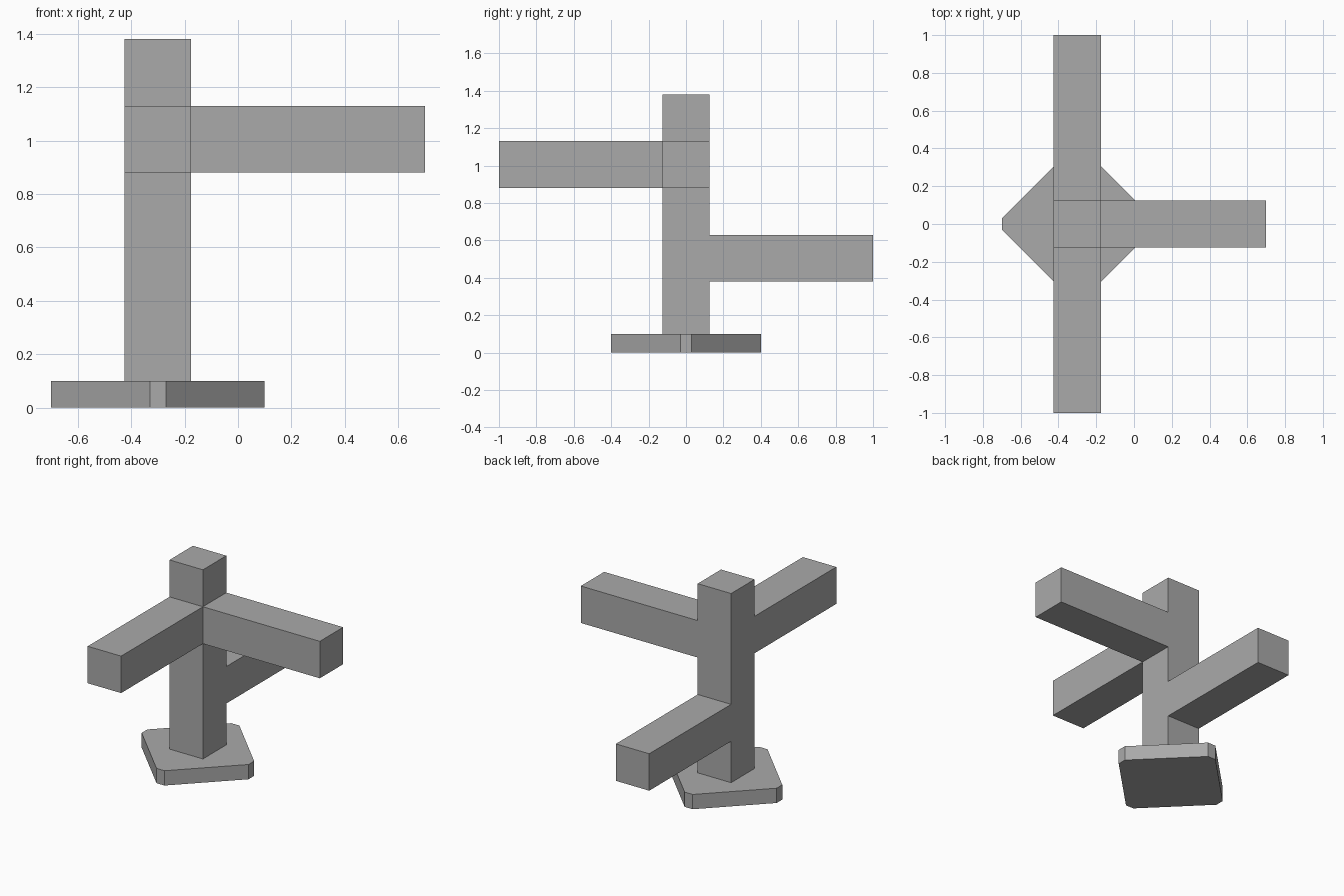
import bpy
import math

default = bpy.data.objects.get("Cube")
if default:
    bpy.data.objects.remove(default, do_unlink=True)

# Single matte grey
grey = bpy.data.materials.new("grey")
grey.use_nodes = True
colour = (0.4, 0.4, 0.4, 1)
grey.diffuse_color = colour
grey.node_tree.nodes["Principled BSDF"].inputs["Base Color"].default_value = colour

POST_X = -0.3
WIDTH = 0.25
HALF = WIDTH / 2


def box(name, low, high):
    """Axis-aligned box between two corners."""
    centre = [(a + b) / 2 for a, b in zip(low, high)]
    bpy.ops.mesh.primitive_cube_add(size=1, location=centre)
    obj = bpy.context.object
    obj.name = name
    obj.scale = [b - a for a, b in zip(low, high)]
    bpy.ops.object.transform_apply(location=False, rotation=False, scale=True)
    obj.data.materials.append(grey)
    return obj


# Square base plate turned on its corner, with clipped corners
side = 0.43 * math.sqrt(2) / 2
base = box("base_plate", (POST_X - side, -side, 0), (POST_X + side, side, 0.1))
base.rotation_euler.z = math.pi / 4
weights = base.data.attributes.new("bevel_weight_edge", "FLOAT", "EDGE")
for edge in base.data.edges:
    a, b = (base.data.vertices[i].co for i in edge.vertices)
    weights.data[edge.index].value = 1 if abs(a.z - b.z) > 0.05 else 0
bevel = base.modifiers.new("clipped_corners", "BEVEL")
bevel.limit_method = "WEIGHT"
bevel.width = 0.03 * math.sqrt(2)
bevel.segments = 1

# Upright post and its three arms
left, right = POST_X - HALF, POST_X + HALF
upper, lower = 0.88, 0.38
box("post", (left, -HALF, 0.1), (right, HALF, 1.38))
box("left_arm", (right, -HALF, upper), (0.7, HALF, upper + WIDTH))
box("front_arm", (left, -1, upper), (right, -HALF, upper + WIDTH))
box("back_arm", (left, HALF, lower), (right, 1, lower + WIDTH))
